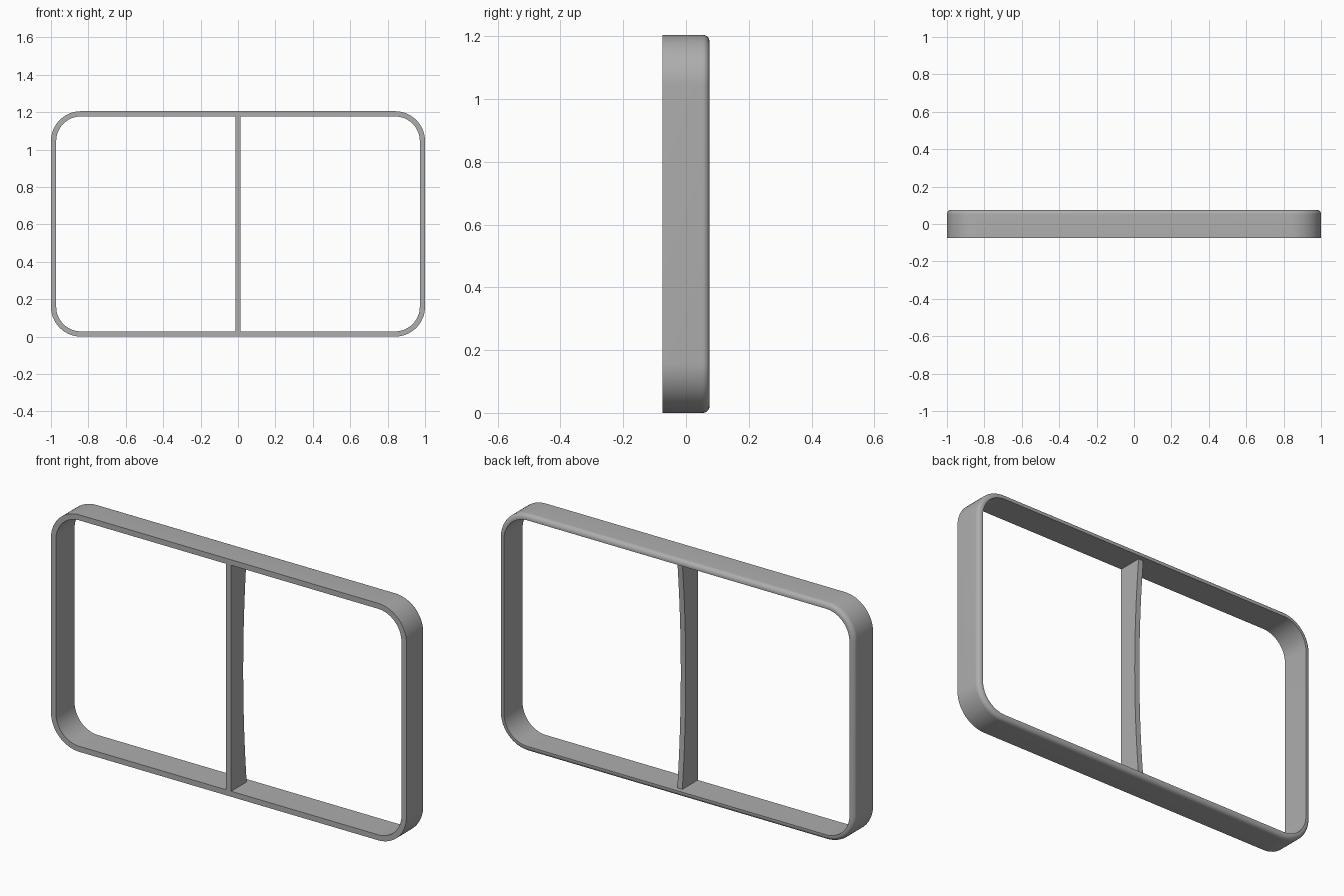
import bpy, bmesh
from math import sin, cos, pi, radians

old = bpy.data.objects.get("Cube")
if old:
    bpy.data.objects.remove(old, do_unlink=True)

grey = bpy.data.materials.new("mid grey")
grey.use_nodes = True
colour = (0.42, 0.42, 0.42, 1)
grey.diffuse_color = colour
grey.node_tree.nodes["Principled BSDF"].inputs["Base Color"].default_value = colour

HEIGHT, DEPTH = 1.205, 0.075     # full height, half depth
CORNER, WALL, FILLET = 0.16, 0.028, 0.022


def finish(name, bm):
    bmesh.ops.recalc_face_normals(bm, faces=bm.faces)
    mesh = bpy.data.meshes.new(name)
    bm.to_mesh(mesh)
    bm.free()
    mesh.materials.append(grey)
    obj = bpy.data.objects.new(name, mesh)
    bpy.context.collection.objects.link(obj)
    bpy.ops.object.select_all(action='DESELECT')
    obj.select_set(True)
    bpy.context.view_layer.objects.active = obj
    bpy.ops.object.shade_smooth_by_angle(angle=radians(30))
    return obj


def rounded_outline(inset, steps=16):
    """Rounded rectangle in x and z, shrunk by inset."""
    r = CORNER - inset
    points = []
    for q, (sx, sz) in enumerate([(1, 1), (-1, 1), (-1, -1), (1, -1)]):
        for i in range(steps + 1):
            a = (q + i / steps) * pi / 2
            points.append((sx * (1 - CORNER) + r * cos(a),
                           HEIGHT / 2 + sz * (HEIGHT / 2 - CORNER) + r * sin(a)))
    return points


# Outer frame: wall section with a rounded outer back edge, swept round the outline
section = [(0, -DEPTH)]
for i in range(9):
    a = i / 8 * pi / 2
    section.append((FILLET * (1 - cos(a)), DEPTH - FILLET * (1 - sin(a))))
section += [(WALL, DEPTH), (WALL, -DEPTH)]

bm = bmesh.new()
rings = [[bm.verts.new((x, y, z)) for x, z in rounded_outline(inset)]
         for inset, y in section]
for k, ring in enumerate(rings):
    following = rings[(k + 1) % len(rings)]
    for i in range(len(ring)):
        j = (i + 1) % len(ring)
        bm.faces.new((ring[i], ring[j], following[j], following[i]))
finish("outer_frame", bm)

# Centre divider: flat front, back edge bowed inwards at mid height
low, high, steps = WALL - 0.004, HEIGHT - WALL + 0.004, 32
bm = bmesh.new()
profile = [(-DEPTH, low), (-DEPTH, high)]
for i in range(steps + 1):
    t = 1 - 2 * i / steps
    profile.append((0.022 + 0.028 * t * t, (low + high) / 2 + t * (high - low) / 2))
face = bm.faces.new([bm.verts.new((-0.014, y, z)) for y, z in profile])
side = bmesh.ops.extrude_face_region(bm, geom=[face])
bmesh.ops.translate(bm, vec=(0.028, 0, 0),
                    verts=[v for v in side["geom"] if isinstance(v, bmesh.types.BMVert)])
finish("centre_divider", bm)
